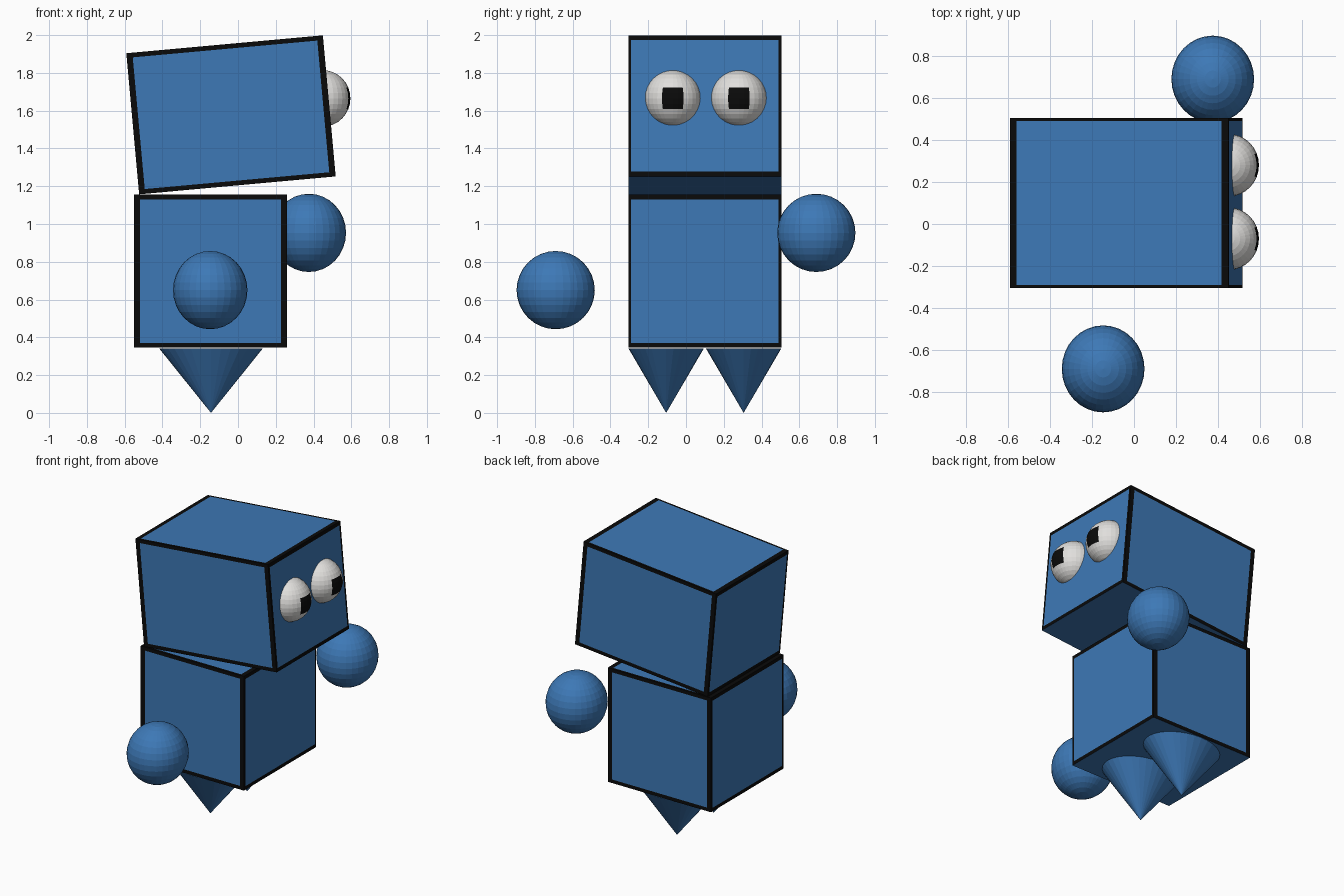
import bpy, bmesh, math
from mathutils import Vector

if "Cube" in bpy.data.objects:
    bpy.data.objects.remove(bpy.data.objects["Cube"])


def material(name, rgb):
    m = bpy.data.materials.new(name)
    m.diffuse_color = (*rgb, 1)
    m.use_nodes = True
    m.node_tree.nodes["Principled BSDF"].inputs["Base Color"].default_value = m.diffuse_color
    return m


BLUE = material("blue", (0.047, 0.19, 0.47))
BLACK = material("black", (0.003, 0.003, 0.003))
WHITE = material("eye white", (0.75, 0.74, 0.72))


def finish(bm, name, mats, loc, scale=(1, 1, 1), tilt=0.0):
    me = bpy.data.meshes.new(name)
    bm.to_mesh(me)
    bm.free()
    for m in mats:
        me.materials.append(m)
    ob = bpy.data.objects.new(name, me)
    ob.location, ob.scale = loc, scale
    ob.rotation_euler = (0, tilt, 0)
    bpy.context.collection.objects.link(ob)
    return ob


def outlined_box(name, size, loc, tilt=0.0, border=(0.032, 0.015, 0.025)):
    """Box whose faces, except the underside, carry a black edge band."""
    bm = bmesh.new()
    bmesh.ops.create_cube(bm, size=1)
    bmesh.ops.scale(bm, vec=size, verts=bm.verts)
    inner = [size[i] / 2 - border[i] for i in range(3)]
    for i in range(3):
        for s in (-1, 1):
            axis = Vector([float(i == k) for k in range(3)])
            bmesh.ops.bisect_plane(bm, geom=bm.verts[:] + bm.edges[:] + bm.faces[:],
                                   plane_co=axis * s * inner[i], plane_no=axis)
    for f in bm.faces:
        f.normal_update()
        c = f.calc_center_median()
        on_band = any(abs(f.normal[i]) < 0.5 and abs(c[i]) > inner[i] for i in range(3))
        f.material_index = int(on_band and f.normal.z > -0.5)
    return finish(bm, name, [BLUE, BLACK], loc, tilt=tilt)


def ball(name, loc, scale, mats, pupil=False):
    bm = bmesh.new()
    bmesh.ops.create_uvsphere(bm, u_segments=32, v_segments=16, radius=1)
    if pupil:  # faces around the +x point become the pupil
        for f in bm.faces:
            c = f.calc_center_median()
            f.material_index = int(c.x > 0 and abs(c.y) < 0.38 and abs(c.z) < 0.38)
    return finish(bm, name, mats, loc, scale)


# Body and tilted head
outlined_box("body", (0.81, 0.81, 0.81), (-0.145, 0.1, 0.75))
outlined_box("head", (1.045, 0.81, 0.75), (-0.037, 0.1, 1.578), math.radians(-5.2))

# Eyes with pupils
for side, y in (("right", -0.07), ("left", 0.28)):
    ball(side + "_eye", (0.45, y, 1.665), (0.145, 0.149, 0.149), [WHITE, BLACK], True)

# Floating hands
for side, x, y, z in (("right", -0.147, -0.69, 0.65), ("left", 0.375, 0.69, 0.953)):
    ball(side + "_hand", (x, y, z), (0.197, 0.207, 0.207), [BLUE])

# Pointed feet: upside-down oval cones
for side, y in (("right", -0.105), ("left", 0.305)):
    bm = bmesh.new()
    bmesh.ops.create_cone(bm, cap_ends=True, segments=32, radius1=0, radius2=1, depth=1)
    bmesh.ops.remove_doubles(bm, verts=bm.verts, dist=1e-4)
    finish(bm, side + "_foot", [BLUE], (-0.143, y, 0.171), (0.275, 0.2, 0.342))
